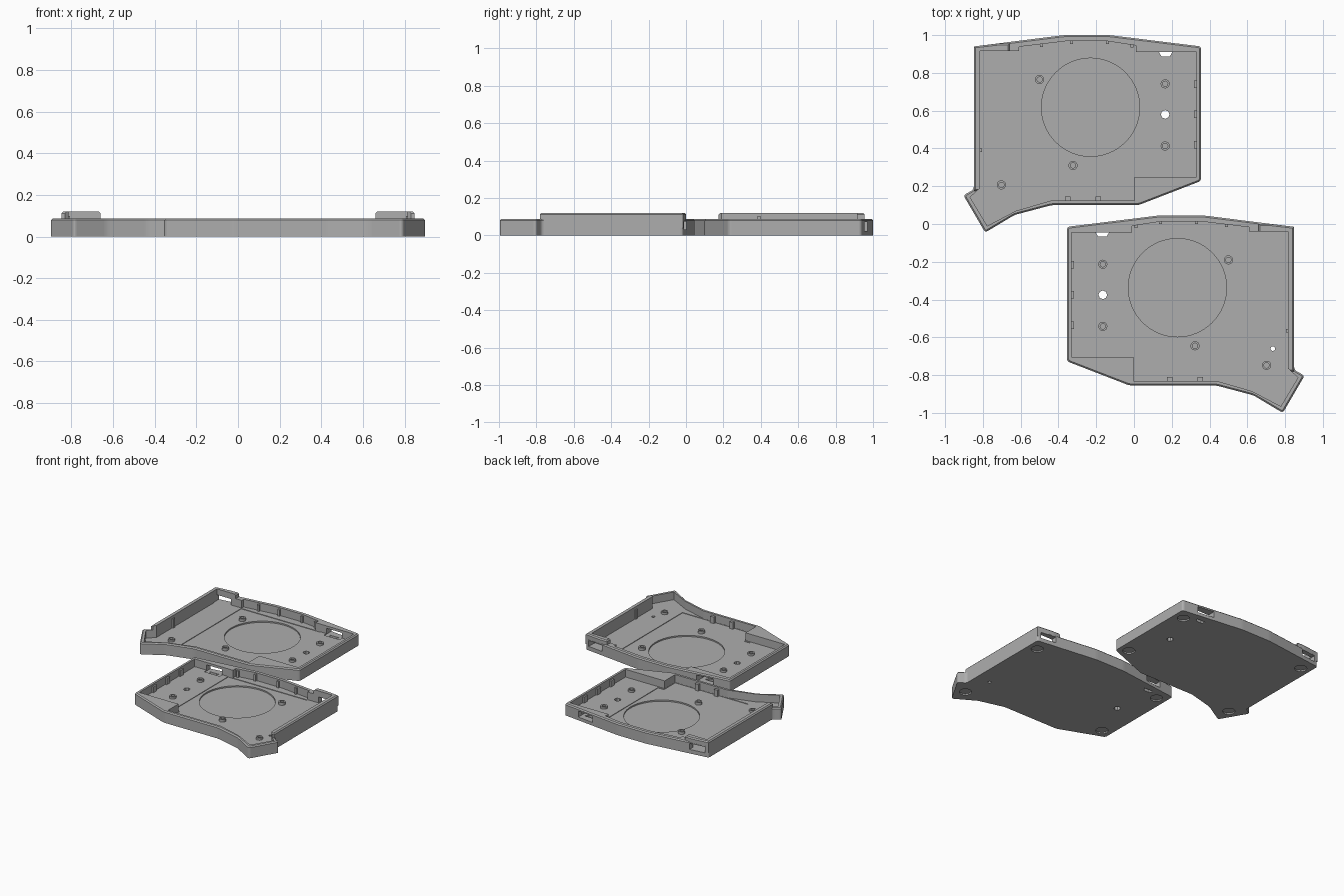
import bpy, bmesh, math
from mathutils import Matrix

cube = bpy.data.objects.get("Cube")
if cube:
    bpy.data.objects.remove(cube, do_unlink=True)

grey = bpy.data.materials.new("matte grey")
grey.use_nodes = True
grey.diffuse_color = (0.42, 0.42, 0.42, 1)
grey.node_tree.nodes["Principled BSDF"].inputs["Base Color"].default_value = (0.42, 0.42, 0.42, 1)

RIM, RAISED, FLOOR = 0.088, 0.12, 0.026


def add_object(name, bm):
    bmesh.ops.recalc_face_normals(bm, faces=bm.faces)
    mesh = bpy.data.meshes.new(name)
    bm.to_mesh(mesh)
    bm.free()
    mesh.materials.append(grey)
    obj = bpy.data.objects.new(name, mesh)
    bpy.context.collection.objects.link(obj)
    return obj


def prism(name, points, z0, z1, corner=0, chamfer=0):
    """Extruded outline with rounded corners and a chamfered top."""
    bm = bmesh.new()
    base = bm.faces.new([bm.verts.new((x, y, z0)) for x, y in points])
    top = bmesh.ops.extrude_face_region(bm, geom=[base])["geom"]
    bmesh.ops.translate(bm, vec=(0, 0, z1 - z0),
                        verts=[v for v in top if isinstance(v, bmesh.types.BMVert)])
    if corner:
        upright = [e for e in bm.edges if abs(e.verts[0].co.z - e.verts[1].co.z) > 0.01]
        bmesh.ops.bevel(bm, geom=upright, offset=corner, segments=3, profile=0.5, affect='EDGES')
    if chamfer:
        rim = [e for e in bm.edges if min(v.co.z for v in e.verts) > z1 - 0.001]
        bmesh.ops.bevel(bm, geom=rim, offset=chamfer, segments=1, affect='EDGES')
    return add_object(name, bm)


def box(name, x0, x1, y0, y1, z0, z1):
    return prism(name, [(x0, y0), (x1, y0), (x1, y1), (x0, y1)], z0, z1)


def disc(name, x, y, radius, z0, z1, sides=32):
    ring = [(x + radius * math.cos(2 * math.pi * i / sides),
             y + radius * math.sin(2 * math.pi * i / sides)) for i in range(sides)]
    return prism(name, ring, z0, z1)


def combine(target, tools, operation):
    """Bake a boolean with each tool into the target, then drop the tools."""
    for tool in tools:
        mod = target.modifiers.new("cut", 'BOOLEAN')
        mod.operation, mod.solver, mod.object = operation, 'EXACT', tool
        graph = bpy.context.evaluated_depsgraph_get()
        baked = bpy.data.meshes.new_from_object(target.evaluated_get(graph))
        target.modifiers.clear()
        target.data = baked
        bpy.data.objects.remove(tool, do_unlink=True)


# Outer and inner outlines of one tray
outer = [(-0.848, 0.94), (-0.37, 1.0), (-0.13, 1.0), (0.355, 0.94), (0.355, 0.228),
         (0.024, 0.1), (-0.436, 0.1), (-0.632, 0.048), (-0.788, -0.045),
         (-0.903, 0.152), (-0.848, 0.183)]
inner = [(-0.815, 0.915), (-0.61, 0.915), (-0.61, 0.938), (-0.36, 0.968), (-0.14, 0.968),
         (0.01, 0.945), (0.01, 0.91), (0.33, 0.91), (0.33, 0.25), (0.003, 0.25),
         (0.003, 0.125), (-0.436, 0.125), (-0.625, 0.07), (-0.777, -0.01),
         (-0.868, 0.142), (-0.815, 0.19)]

tray = prism("back_tray", outer, 0, RIM, 0.014, 0.008)

# Raised outer wall with a short return along the back
raised = prism("raised_wall", [(-0.848, 0.175), (-0.8, 0.175), (-0.8, 0.9), (-0.66, 0.9),
                               (-0.66, 0.955), (-0.72, 0.955), (-0.848, 0.94)],
               0.04, RAISED, 0, 0.008)
combine(tray, [raised], 'UNION')

# Cavity, with the middle floor slightly lower than the sides
combine(tray, [prism("cavity", inner, FLOOR + 0.004, 0.3),
               box("middle_floor", -0.61, 0.05, 0.26, 0.91, FLOOR, 0.06),
               box("middle_floor_front", -0.61, 0.002, 0.126, 0.3, FLOOR, 0.06),
               disc("round_recess", -0.23, 0.618, 0.26, FLOOR - 0.01, 0.06, 64),
               # wall ports and floor holes
               box("side_port", -0.82, -0.70, 0.88, 1.1, 0.03, 0.075),
               box("cable_port", 0.10, 0.23, 0.88, 1.1, 0.024, 0.07),
               prism("cable_slot", [(0.145, 0.888), (0.19, 0.888), (0.205, 0.914),
                                    (0.13, 0.914)], -0.1, 0.06),
               disc("button_hole", 0.165, 0.58, 0.023, -0.1, 0.06, 8)], 'DIFFERENCE')

# Foot pockets underneath
feet = [(-0.775, 0.85), (-0.775, 0.085), (0.28, 0.86), (0.28, 0.28)]
combine(tray, [disc("foot_pocket", x, y, 0.042, -0.1, 0.01) for x, y in feet], 'DIFFERENCE')

# Screw bosses with blind holes
screws = [(-0.5, 0.765), (-0.323, 0.31), (-0.702, 0.207), (0.165, 0.742), (0.165, 0.413)]
combine(tray, [disc("boss", x, y, 0.024, 0.02, 0.046, 20) for x, y in screws], 'UNION')
combine(tray, [disc("boss_hole", x, y, 0.014, 0.028, 0.1, 16) for x, y in screws], 'DIFFERENCE')

# Ribs and small catches on the inner walls
ribs = [box("back_rib", x - 0.008, x + 0.008, y - 0.014, y + 0.01, 0.02, 0.078)
        for x, y in [(-0.49, 0.952), (-0.33, 0.968), (-0.14, 0.968), (-0.01, 0.948)]]
ribs += [box("front_catch", x - 0.015, x + 0.015, 0.115, 0.145, 0.02, 0.075)
         for x in (-0.35, -0.19)]
ribs += [box("side_catch", 0.318, 0.34, y - 0.02, y + 0.02, 0.02, 0.075)
         for y in (0.42, 0.58, 0.74)]
ribs += [box("raised_wall_catch", -0.83, -0.806, 0.38, 0.4, 0.02, 0.1)]
combine(tray, ribs, 'UNION')

# Mirrored second tray with its extra reset hole
front = tray.copy()
front.name = "front_tray"
front.data = tray.data.copy()
front.data.transform(Matrix.Translation((0, -0.955, 0)) @ Matrix.Diagonal((-1, 1, 1, 1)))
front.data.flip_normals()
bpy.context.collection.objects.link(front)
combine(front, [disc("reset_hole", 0.735, -0.66, 0.012, -0.1, 0.06, 12)], 'DIFFERENCE')
